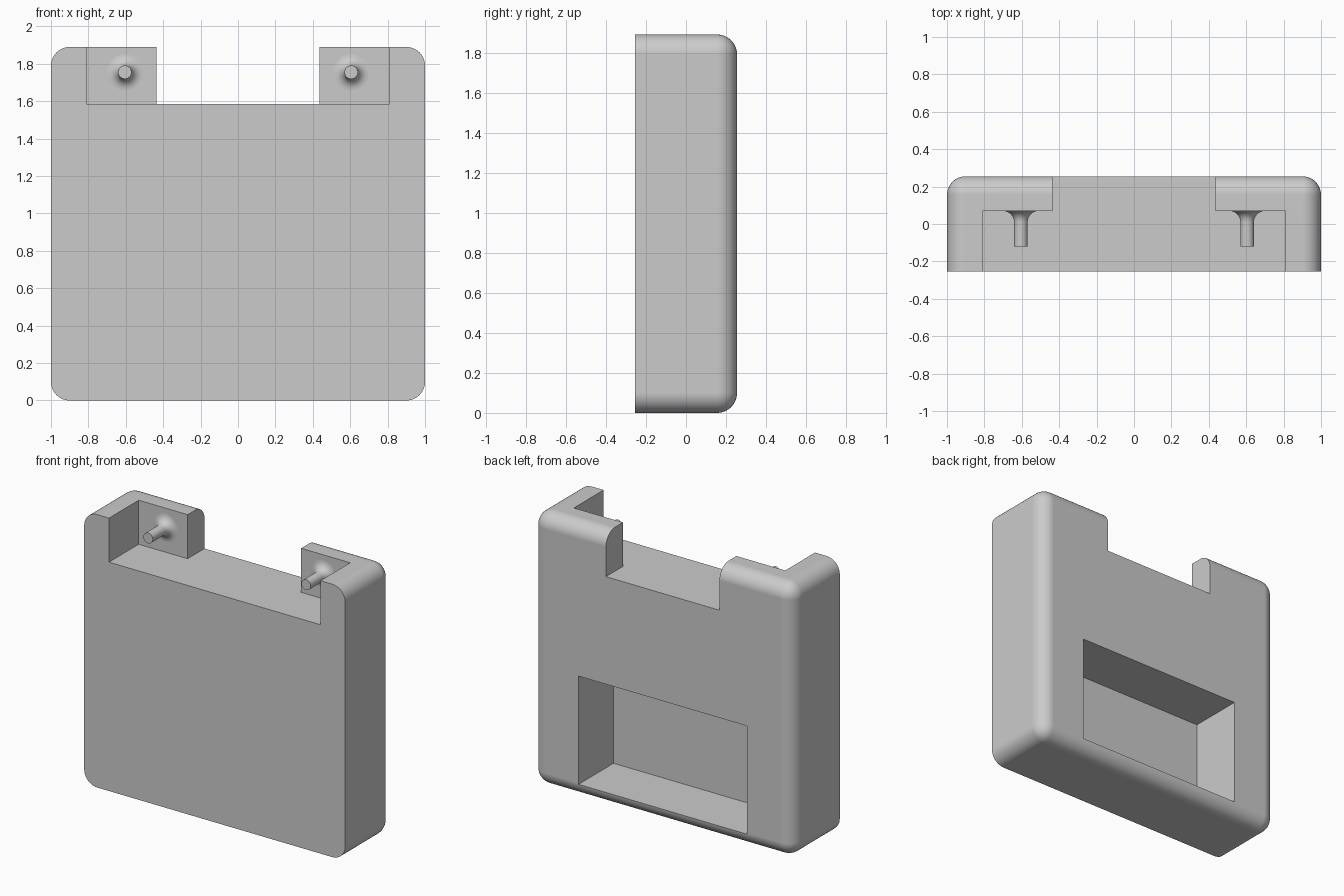
import bpy
import bmesh
import math
from mathutils import Vector, Matrix

default = bpy.data.objects.get("Cube")
if default:
    bpy.data.objects.remove(default, do_unlink=True)

HEIGHT = 1.89
FRONT, BACK = -0.255, 0.255
RADIUS = 0.1
LEDGE = 1.585      # height of the notch floor
WALL = 0.07        # front of the thin walls that carry the pins

grey = bpy.data.materials.new("light_grey")
grey.use_nodes = True
grey.diffuse_color = (0.6, 0.6, 0.6, 1)
grey.node_tree.nodes["Principled BSDF"].inputs["Base Color"].default_value = (0.6, 0.6, 0.6, 1)


def add_object(name, bm):
    bmesh.ops.recalc_face_normals(bm, faces=bm.faces)
    mesh = bpy.data.meshes.new(name)
    bm.to_mesh(mesh)
    bm.free()
    mesh.materials.append(grey)
    obj = bpy.data.objects.new(name, mesh)
    bpy.context.collection.objects.link(obj)
    return obj


def box(low, high):
    low, high = Vector(low), Vector(high)
    bm = bmesh.new()
    bmesh.ops.create_cube(bm, size=1)
    bmesh.ops.scale(bm, vec=high - low, verts=bm.verts)
    bmesh.ops.translate(bm, vec=(low + high) / 2, verts=bm.verts)
    return bm


def select_only(obj):
    bpy.ops.object.select_all(action='DESELECT')
    obj.select_set(True)
    bpy.context.view_layer.objects.active = obj


def cut(obj, name, low, high):
    cutter = add_object(name, box(low, high))
    cutter.hide_render = True
    mod = obj.modifiers.new(name, 'BOOLEAN')
    mod.operation = 'DIFFERENCE'
    mod.solver = 'EXACT'
    mod.object = cutter
    select_only(obj)
    bpy.ops.object.modifier_apply(modifier=mod.name)
    bpy.data.objects.remove(cutter, do_unlink=True)


def smooth(obj):
    select_only(obj)
    bpy.ops.object.shade_smooth_by_angle(angle=math.radians(30))


# Housing: slab rounded everywhere except around its flat front
bm = box((-1, FRONT, 0), (1, BACK, HEIGHT))
rounded = [e for e in bm.edges if any(v.co.y > 0 for v in e.verts)]
bmesh.ops.bevel(bm, geom=rounded, offset=RADIUS, offset_type='OFFSET',
                segments=10, profile=0.5, affect='EDGES')
housing = add_object("housing", bm)

# Wide pocket open to the front and top, then the gap through the back wall
cut(housing, "pin_pocket", (-0.81, -0.5, LEDGE), (0.81, WALL, 2.2))
cut(housing, "centre_gap", (-0.435, -0.5, LEDGE), (0.435, 0.5, 2.2))
# Rectangular recess in the back
cut(housing, "back_recess", (-0.645, -0.128, 0.09), (0.645, 0.5, 0.84))
smooth(housing)
weighted = housing.modifiers.new("clean_normals", 'WEIGHTED_NORMAL')
weighted.keep_sharp = True

# Pins: lathed around y, with a concave flare where they meet the wall
PIN, FLARE, TIP = 0.036, 0.06, -0.12
profile = [(0, TIP), (PIN, TIP)]
for i in range(9):
    a = math.radians(90) * i / 8
    profile.append((PIN + FLARE * (1 - math.cos(a)), WALL - FLARE + FLARE * math.sin(a)))
profile += [(PIN + FLARE, WALL + 0.01), (0, WALL + 0.01)]

for side, name in ((1, "left_pin"), (-1, "right_pin")):
    bm = bmesh.new()
    verts = [bm.verts.new((r, y, 0)) for r, y in profile]
    edges = [bm.edges.new(pair) for pair in zip(verts, verts[1:])]
    bmesh.ops.spin(bm, geom=verts + edges, cent=(0, 0, 0), axis=(0, 1, 0),
                   angle=math.tau, steps=32)
    bmesh.ops.remove_doubles(bm, verts=bm.verts, dist=0.0001)
    bmesh.ops.transform(bm, matrix=Matrix.Translation((side * 0.605, 0, 1.755)), verts=bm.verts)
    smooth(add_object(name, bm))
